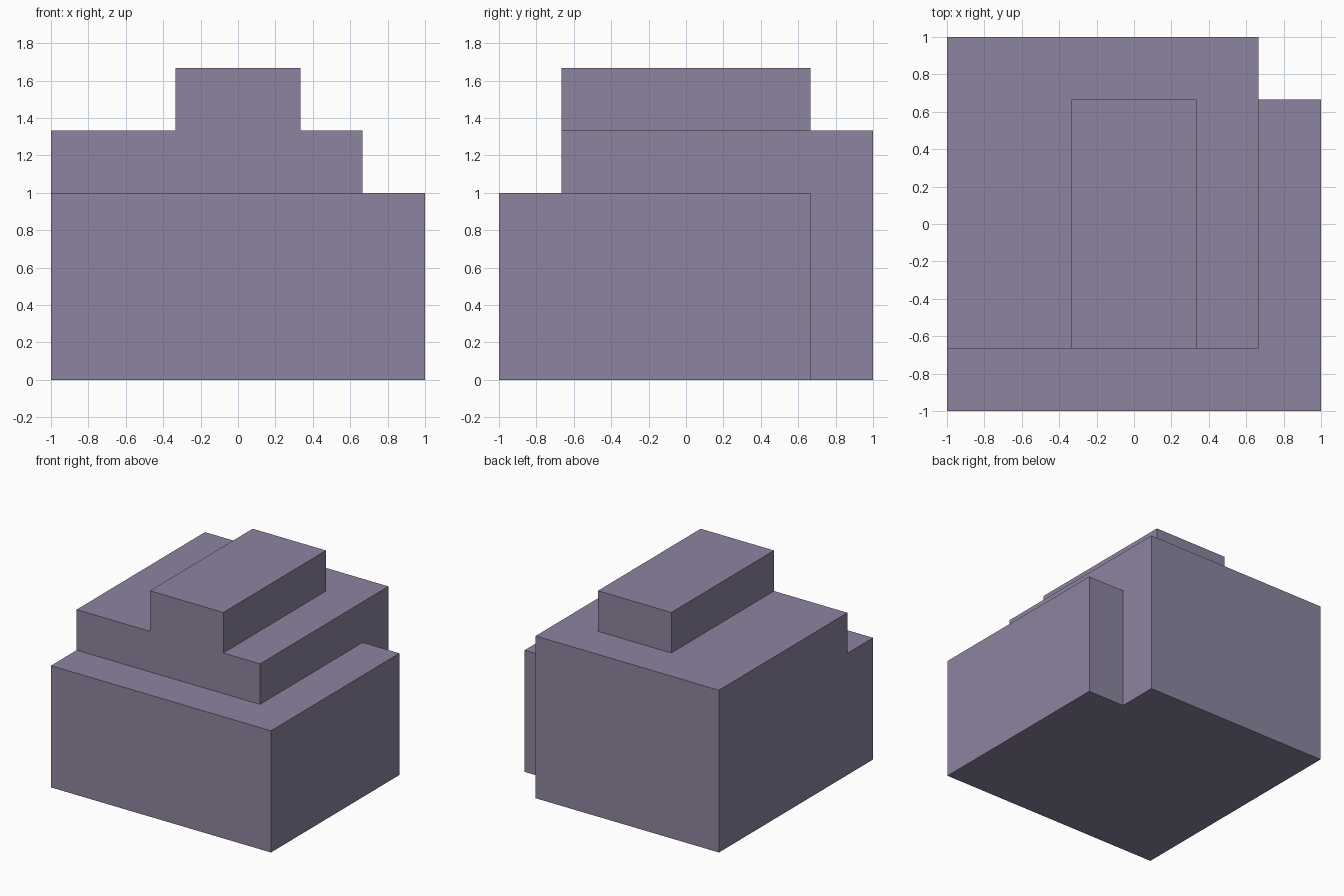
import bpy, bmesh, math
from mathutils import Vector

if "Cube" in bpy.data.objects:
    bpy.data.objects.remove(bpy.data.objects["Cube"])

U = 1 / 3  # every dimension is a multiple of this unit

# Solid boxes in units: (x0, x1), (y0, y1), (z0, z1)
BOXES = [
    ((-3, 3), (-3, 2), (0, 3)),   # base
    ((-3, 2), (-3, 3), (0, 3)),   # base, leaving the back right corner notched
    ((-3, 2), (-2, 3), (3, 4)),   # middle step
    ((-1, 1), (-2, 2), (4, 5)),   # top block
]

# Collect the filled unit cells
cells = {(x, y, z) for bx, by, bz in BOXES
         for x in range(*bx) for y in range(*by) for z in range(*bz)}

# Skin only the exposed cell sides, so the block is one closed shell
bm = bmesh.new()
for cell in cells:
    for axis in range(3):
        for sign in (-1, 1):
            n = Vector((0, 0, 0))
            n[axis] = sign
            if tuple(int(c + d) for c, d in zip(cell, n)) in cells:
                continue
            u = Vector((0, 0, 0))
            u[(axis + 1) % 3] = 0.5
            v = n.cross(u)
            mid = Vector(cell) + Vector((0.5, 0.5, 0.5)) + n * 0.5
            bm.faces.new([bm.verts.new((mid + a * u + b * v) * U)
                          for a, b in ((-1, -1), (1, -1), (1, 1), (-1, 1))])

# Merge the skin and dissolve flat regions into single faces
# (the heights z = 1, 1.33 and 1.67 follow from the unit)
bmesh.ops.remove_doubles(bm, verts=bm.verts, dist=1e-4)
bmesh.ops.dissolve_limit(bm, angle_limit=math.radians(1),
                         verts=bm.verts, edges=bm.edges)
bmesh.ops.recalc_face_normals(bm, faces=bm.faces)

mesh = bpy.data.meshes.new("stepped_block")
bm.to_mesh(mesh)
bm.free()
block = bpy.data.objects.new("stepped_block", mesh)
bpy.context.collection.objects.link(block)

# Muted purple colour
mat = bpy.data.materials.new("muted_purple")
mat.diffuse_color = (0.27, 0.23, 0.35, 1)
mat.use_nodes = True
mat.node_tree.nodes["Principled BSDF"].inputs["Base Color"].default_value = mat.diffuse_color
mesh.materials.append(mat)
